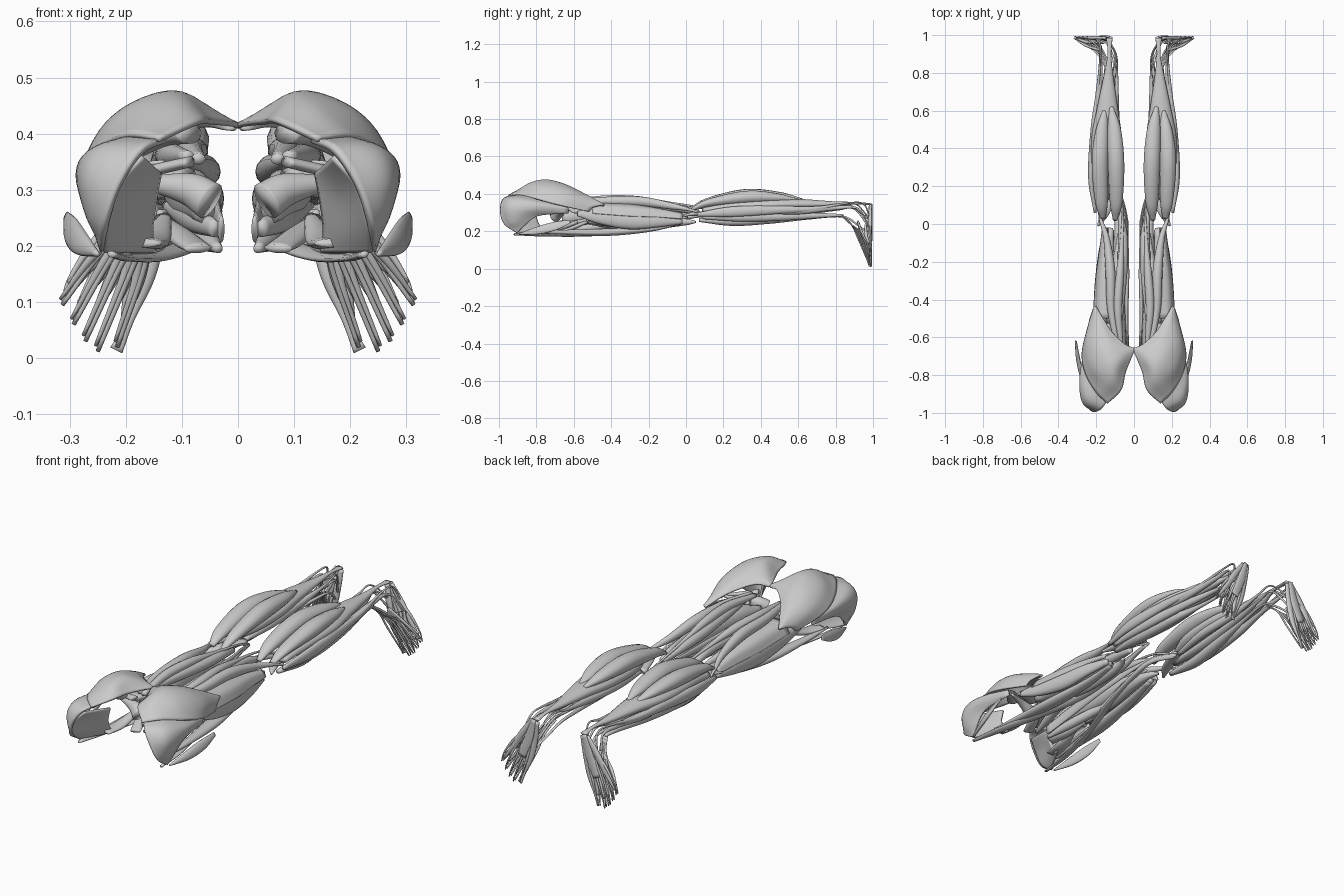
import bpy, math
from mathutils import Vector


def spline(pts, n):
    """Catmull-Rom samples through points of any dimension."""
    pts = [Vector(p) for p in pts]
    p = [pts[0] * 2 - pts[1]] + pts + [pts[-1] * 2 - pts[-2]]
    out = []
    for i in range(1, len(p) - 2):
        a, b, c, d = p[i - 1:i + 3]
        for k in range(n):
            t = k / n
            out.append(0.5 * (2 * b + (c - a) * t + (2 * a - 5 * b + 4 * c - d) * t * t
                              + (3 * b - a - 3 * c + d) * t ** 3))
    return out + [pts[-1]]


def finish(name, verts, faces, thick=0):
    me = bpy.data.meshes.new(name)
    me.from_pydata(verts, [], faces)
    for f in me.polygons:
        f.use_smooth = True
    ob = bpy.data.objects.new(name, me)
    bpy.context.collection.objects.link(ob)
    if thick:
        s = ob.modifiers.new("thickness", 'SOLIDIFY')
        s.thickness, s.offset = thick, 0
    ob.modifiers.new("other_leg", 'MIRROR').use_mirror_merge = False
    return ob


def muscle(name, pts, roll=0, seg=14, n=7):
    """Elliptical tube; each point is x, y, z, half width, half thickness."""
    pos = spline([p[:3] for p in pts], n)
    rad = spline([(p[3], p[4], 0) for p in pts], n)
    verts, faces, r = [], [], math.radians(roll)
    chord = (pos[-1] - pos[0]).normalized()
    ref = Vector((0, 1, 0)) if abs(chord.x) > .7 else Vector((1, 0, 0))
    for i, c in enumerate(pos):
        t = (pos[min(i + 1, len(pos) - 1)] - pos[max(i - 1, 0)]).normalized()
        u = (ref - t * ref.dot(t)).normalized()
        v = u.cross(t)
        u, v = u * math.cos(r) + v * math.sin(r), v * math.cos(r) - u * math.sin(r)
        w, h = max(rad[i].x, .002), max(rad[i].y, .002)
        for k in range(seg):
            a = k * math.tau / seg
            verts.append(c + u * w * math.cos(a) + v * h * math.sin(a))
    m = len(pos)
    for i in range(m - 1):
        for k in range(seg):
            j = (k + 1) % seg
            faces.append((i * seg + k, i * seg + j, (i + 1) * seg + j, (i + 1) * seg + k))
    faces += [tuple(range(seg))[::-1], tuple(range((m - 1) * seg, m * seg))]
    return finish(name, verts, faces)


def sheet(name, rows, thick, n=7):
    """Curved muscle sheet through a small grid of points."""
    lines = [spline(r, n) for r in rows]
    cols = [spline(c, n) for c in zip(*lines)]
    h = len(cols[0])
    faces = [(i * h + j, (i + 1) * h + j, (i + 1) * h + j + 1, i * h + j + 1)
             for i in range(len(cols) - 1) for j in range(h - 1)]
    return finish(name, [v for c in cols for v in c], faces, thick)


# Buttock and pelvis sheets
sheet("gluteus_maximus", [
    [(.14, -.95, .39), (.20, -.89, .395), (.255, -.79, .37), (.272, -.68, .34), (.235, -.52, .305)],
    [(.07, -.88, .42), (.13, -.83, .455), (.21, -.76, .435), (.25, -.64, .385), (.23, -.50, .325)],
    [(.045, -.78, .42), (.10, -.75, .47), (.17, -.69, .455), (.218, -.60, .405), (.22, -.47, .335)],
    [(.00, -.67, .415), (.06, -.67, .44), (.13, -.63, .44), (.18, -.55, .40), (.21, -.44, .34)],
    [(.01, -.66, .405), (.06, -.63, .415), (.12, -.57, .395), (.165, -.50, .37), (.20, -.44, .335)]], .01)
sheet("gluteus_medius", [
    [(.13, -.92, .39), (.20, -.86, .39), (.255, -.78, .36), (.24, -.64, .33)],
    [(.17, -.975, .37), (.25, -.92, .37), (.278, -.80, .345), (.25, -.63, .32)],
    [(.21, -.99, .31), (.27, -.94, .32), (.282, -.82, .32), (.25, -.63, .31)],
    [(.235, -.97, .24), (.265, -.92, .255), (.272, -.83, .295), (.25, -.63, .305)],
    [(.24, -.90, .19), (.25, -.87, .225), (.258, -.79, .285), (.245, -.63, .30)]], .012)
sheet("iliacus", [
    [(.17, -.96, .36), (.155, -.88, .345), (.14, -.80, .33)],
    [(.215, -.98, .31), (.185, -.88, .29), (.15, -.80, .275)],
    [(.235, -.96, .24), (.20, -.87, .23), (.155, -.78, .225)],
    [(.24, -.90, .19), (.20, -.83, .19), (.15, -.75, .19)]], .01)
muscle("iliacus_tail", [(.17, -.80, .205, .035, .008), (.15, -.70, .21, .03, .014),
                        (.13, -.58, .25, .012, .01)])
muscle("tensor_fasciae", [(.25, -.89, .185, .005, .004), (.28, -.79, .205, .010, .022),
                          (.298, -.70, .228, .008, .024), (.307, -.62, .252, .003, .01)], 20)

# Deep hip muscles, fanning in to the top of the thigh bone
muscle("piriformis", [(.085, -.79, .40, .03, .018), (.14, -.74, .39, .025, .016), (.24, -.65, .33, .006, .006)])
muscle("obturator", [(.05, -.70, .28, .03, .035), (.085, -.68, .30, .028, .03), (.15, -.66, .31, .015, .016),
                     (.23, -.63, .31, .006, .006)])
muscle("gemellus", [(.085, -.69, .35, .02, .01), (.15, -.66, .335, .016, .01), (.23, -.64, .315, .006, .005)])
muscle("quadratus_femoris", [(.09, -.63, .325, .035, .014), (.15, -.60, .32, .035, .014), (.21, -.58, .305, .03, .01)])

# Front of thigh (facing down)
muscle("sartorius", [(.225, -.92, .185, .008, .006), (.20, -.75, .18, .018, .007), (.14, -.5, .183, .02, .008),
                     (.075, -.28, .21, .02, .009), (.045, -.05, .26, .017, .012), (.05, .07, .285, .010, .012),
                     (.085, .2, .27, .005, .010)], 15)
muscle("rectus_femoris", [(.20, -.82, .20, .006, .005), (.185, -.65, .195, .02, .013), (.16, -.42, .195, .034, .02),
                          (.135, -.2, .21, .026, .014), (.12, -.03, .24, .014, .006)])
muscle("vastus_lateralis", [(.215, -.58, .295, .008, .014), (.195, -.46, .28, .02, .042), (.175, -.3, .265, .03, .056),
                            (.165, -.15, .26, .022, .04), (.145, -.02, .25, .014, .012)], 12)
muscle("vastus_intermedius", [(.165, -.52, .26, .02, .02), (.145, -.3, .245, .04, .03), (.125, -.02, .25, .015, .01)])
muscle("vastus_medialis", [(.14, -.52, .25, .01, .015), (.1, -.3, .235, .022, .032), (.08, -.12, .25, .03, .034),
                           (.085, 0, .25, .018, .018), (.11, .05, .25, .008, .006)])
sheet("outer_thigh_band", [
    [(.13, -.50, .35), (.13, -.3, .345), (.135, -.15, .32), (.14, -.02, .295)],
    [(.185, -.50, .34), (.18, -.3, .325), (.165, -.15, .31), (.155, -.02, .285)],
    [(.215, -.50, .295), (.202, -.3, .28), (.182, -.15, .275), (.165, -.02, .265)]], .008)

# Inner thigh
muscle("adductor_magnus", [(.06, -.66, .27, .02, .03), (.085, -.5, .29, .04, .05), (.095, -.3, .29, .035, .045),
                           (.08, -.1, .28, .015, .02), (.07, .01, .27, .005, .005)])
muscle("adductor_longus", [(.035, -.68, .195, .008, .008), (.06, -.55, .215, .022, .022), (.10, -.38, .24, .02, .02),
                           (.125, -.22, .255, .005, .006)])
muscle("adductor_brevis", [(.04, -.68, .23, .01, .015), (.08, -.58, .25, .022, .025), (.13, -.45, .27, .006, .01)])
muscle("pectineus", [(.07, -.70, .195, .025, .008), (.10, -.62, .215, .024, .014), (.14, -.53, .25, .01, .008)])
muscle("gracilis", [(.03, -.68, .23, .006, .025), (.04, -.5, .265, .01, .028), (.035, -.25, .285, .01, .022),
                    (.04, 0, .295, .006, .010), (.055, .1, .295, .005, .008), (.085, .21, .27, .004, .008)])

# Back of thigh (facing up)
muscle("semimembranosus", [(.085, -.62, .35, .008, .006), (.075, -.42, .345, .024, .022), (.06, -.2, .335, .028, .026),
                           (.06, -.05, .325, .024, .022), (.075, .07, .30, .010, .012)])
muscle("semitendinosus", [(.07, -.64, .355, .012, .01), (.085, -.45, .37, .022, .021), (.075, -.27, .37, .021, .02),
                          (.065, -.1, .352, .01, .009), (.06, .08, .325, .005, .005), (.085, .2, .275, .005, .008)])
muscle("biceps_femoris", [(.09, -.64, .36, .012, .01), (.12, -.45, .36, .022, .024), (.125, -.25, .36, .026, .027),
                          (.145, -.08, .335, .017, .018), (.175, .02, .315, .009, .008), (.19, .08, .295, .005, .005)])

# Lower leg
muscle("gastrocnemius_inner", [(.10, .02, .315, .012, .008), (.095, .12, .355, .034, .024), (.095, .32, .388, .044, .038),
                               (.105, .5, .384, .036, .026), (.12, .62, .368, .01, .008)], -8)
muscle("gastrocnemius_outer", [(.165, .03, .315, .014, .008), (.172, .12, .35, .034, .022), (.18, .32, .380, .044, .036),
                               (.17, .48, .378, .036, .026), (.155, .60, .365, .012, .008)], 8)
muscle("soleus", [(.18, .09, .31, .02, .015), (.15, .25, .33, .07, .035), (.145, .45, .34, .08, .036),
                  (.14, .62, .345, .054, .028), (.135, .78, .345, .026, .016), (.13, .9, .35, .01, .007),
                  (.13, .985, .345, .017, .006)])
muscle("popliteus", [(.19, -.01, .285, .006, .006), (.15, .07, .295, .025, .012), (.10, .2, .29, .02, .01)])
muscle("tibialis_front", [(.17, .07, .26, .012, .01), (.175, .25, .252, .028, .024), (.155, .45, .262, .024, .022),
                          (.125, .65, .272, .01, .01), (.105, .83, .28, .007, .006), (.12, .91, .24, .006, .005),
                          (.15, .97, .19, .006, .005)])
muscle("toe_extensor_belly", [(.195, .09, .275, .01, .01), (.205, .3, .275, .018, .024), (.185, .55, .28, .018, .022),
                              (.155, .75, .285, .012, .012), (.145, .84, .285, .01, .006)])
muscle("fibularis_long", [(.205, .06, .29, .008, .01), (.228, .25, .305, .015, .028), (.215, .5, .315, .015, .022),
                          (.195, .68, .32, .010, .012), (.18, .86, .35, .005, .005), (.18, .95, .345, .005, .004),
                          (.205, .985, .26, .004, .004)])
muscle("fibularis_short", [(.205, .4, .305, .008, .01), (.195, .6, .31, .017, .02), (.178, .8, .325, .012, .012),
                           (.185, .92, .32, .005, .005), (.235, .98, .22, .005, .004)])
muscle("tibialis_back", [(.15, .12, .29, .015, .01), (.15, .35, .29, .03, .02), (.13, .6, .30, .022, .016),
                         (.105, .8, .315, .007, .006), (.1, .9, .32, .005, .005), (.14, .98, .22, .006, .005)])
muscle("toe_flexor_belly", [(.11, .2, .29, .012, .01), (.09, .4, .305, .018, .02), (.095, .62, .315, .016, .018),
                            (.09, .8, .335, .006, .007), (.095, .9, .35, .004, .004), (.14, .98, .27, .005, .004)])
muscle("big_toe_flexor", [(.175, .35, .31, .012, .012), (.165, .55, .315, .02, .02), (.15, .75, .325, .017, .016),
                          (.125, .88, .335, .006, .006), (.13, .97, .27, .005, .005)])

# Foot: heel at top, toes fanning down and outward
tips = [(.215, .02), (.25, .012), (.272, .03), (.293, .06), (.313, .095)]
for i, (x, z) in enumerate(tips):
    f = i / 4
    mx, mz = .165 + .075 * f, .14 + .035 * f
    muscle(f"toe_extensor_{i}", [(.13 + .02 * f, .83, .285, .005, .004), (.15 + .03 * f, .885, .235, .005, .004),
                                 (mx + .005, .925 + .02 * f, mz + .01, .005, .004), (x, .98, z, .004, .003)], seg=8)
    muscle(f"short_toe_extensor_{i}", [(.18, .92, .25, .01, .006), (mx + .015, .945, mz + .01, .008, .006),
                                       (x + .004, .985, z + .01, .003, .003)], seg=8)
    muscle(f"interosseus_{i}", [(mx - .005, .96, mz + .06, .006, .006), (mx + .01, .963, mz, .009, .010),
                                (x - .01, .98, z + .04, .004, .004)], seg=8)
    muscle(f"sole_flexor_{i}", [(.15, .985, .29, .007, .005), (mx, .985, mz + .05, .008, .006),
                                (x - .015, .99, z + .05, .004, .003), (x, .992, z, .003, .003)], seg=8)
muscle("big_toe_abductor", [(.125, .985, .335, .012, .008), (.14, .98, .25, .017, .01), (.16, .98, .15, .014, .01),
                            (.19, .985, .07, .006, .005), (.217, .987, .014, .012, .004)])
muscle("little_toe_abductor", [(.15, .985, .34, .010, .007), (.205, .985, .26, .016, .010),
                               (.255, .985, .18, .012, .008), (.305, .985, .11, .004, .004)])
muscle("sole_centre", [(.138, .992, .345, .012, .005), (.165, .99, .25, .022, .007), (.205, .99, .15, .02, .006)])
muscle("big_toe_adductor", [(.185, .975, .2, .012, .008), (.19, .975, .13, .014, .009), (.205, .98, .06, .005, .005)])
